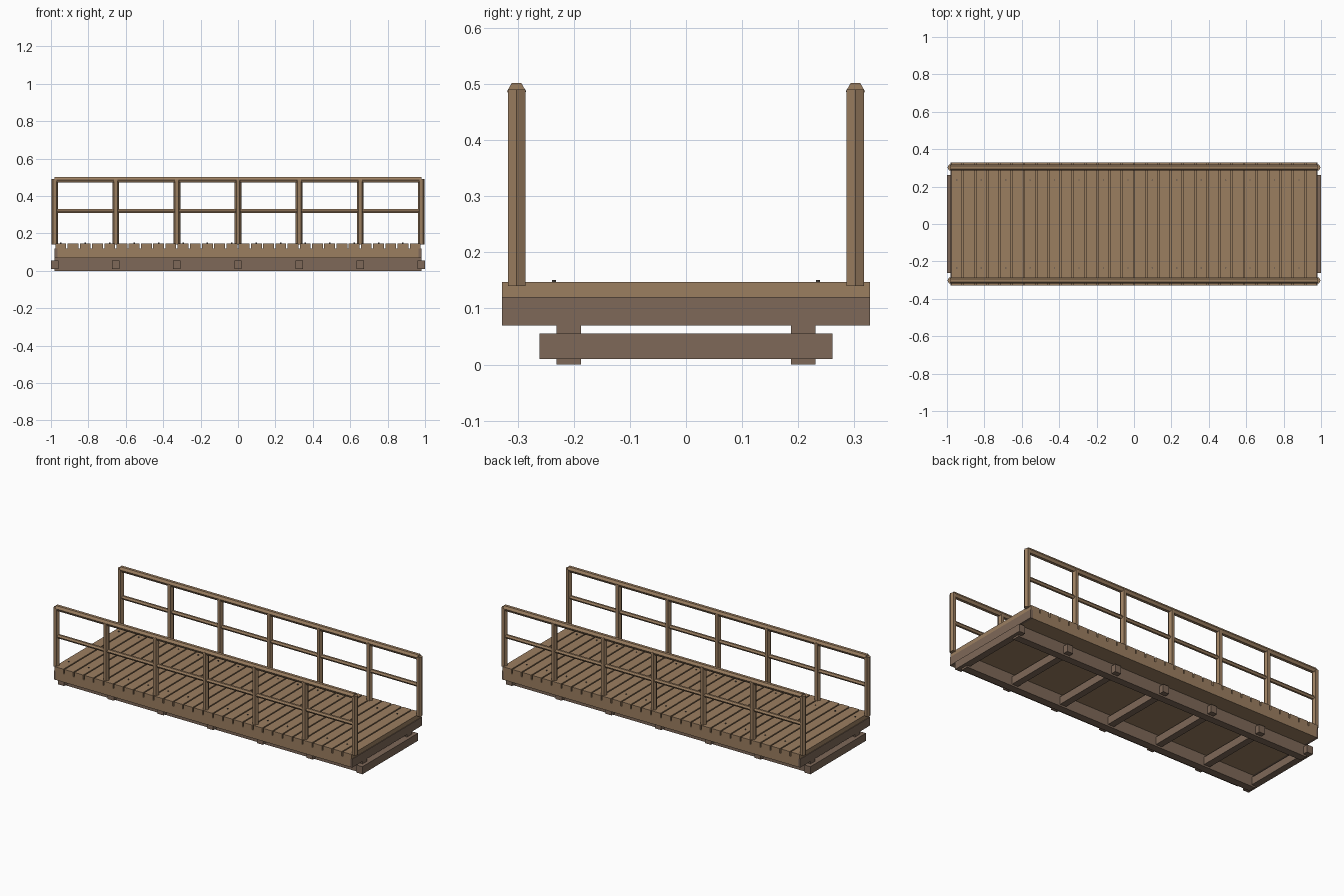
import bpy, bmesh, math
from mathutils import Matrix, Vector

if "Cube" in bpy.data.objects:
    bpy.data.objects.remove(bpy.data.objects["Cube"])


def material(name, rgb):
    m = bpy.data.materials.new(name)
    m.diffuse_color = (*rgb, 1)
    m.use_nodes = True
    m.node_tree.nodes["Principled BSDF"].inputs["Base Color"].default_value = m.diffuse_color
    return m


LIGHT = material("light_wood", (0.33, 0.21, 0.118))
DARK = material("dark_wood", (0.21, 0.14, 0.098))
NAIL = material("nail_metal", (0.09, 0.075, 0.065))


def finish(name, bm, mat):
    bmesh.ops.recalc_face_normals(bm, faces=bm.faces)
    me = bpy.data.meshes.new(name)
    bm.to_mesh(me)
    bm.free()
    me.materials.append(mat)
    ob = bpy.data.objects.new(name, me)
    bpy.context.collection.objects.link(ob)
    return ob


def box(name, x0, x1, y0, y1, z0, z1, mat):
    bm = bmesh.new()
    centre = Vector(((x0 + x1) / 2, (y0 + y1) / 2, (z0 + z1) / 2))
    bmesh.ops.create_cube(bm, size=1, matrix=Matrix.Translation(centre)
                          @ Matrix.Diagonal((x1 - x0, y1 - y0, z1 - z0, 1)))
    return finish(name, bm, mat)


def prism(name, start, end, radius, mat, turn=0.0, sides=6):
    # straight bar with a regular cross-section, along x or z
    bm = bmesh.new()
    a, b = Vector(start), Vector(end)
    along_x = abs(b.x - a.x) > abs(b.z - a.z)
    rings = []
    for p in (a, b):
        ring = []
        for i in range(sides):
            t = turn + i * math.tau / sides
            c, s = radius * math.cos(t), radius * math.sin(t)
            ring.append(bm.verts.new(p + Vector((0, c, s) if along_x else (c, s, 0))))
        rings.append(ring)
    for i in range(sides):
        j = (i + 1) % sides
        bm.faces.new((rings[0][i], rings[0][j], rings[1][j], rings[1][i]))
    bm.faces.new(rings[0])
    bm.faces.new(rings[1])
    return finish(name, bm, mat)


HALF = 0.98      # half length of the deck
WIDE = 0.328     # half width of the deck

# deck base with darker end boards
box("deck_base", -HALF + 0.015, HALF - 0.015, -WIDE, WIDE, 0.07, 0.12, LIGHT)
for s, side in ((-1, "left"), (1, "right")):
    xs = sorted((s * (HALF - 0.015), s * HALF))
    box(f"end_board_{side}", *xs, -WIDE, WIDE, 0.07, 0.12, DARK)

# planks, every second one nailed at both sides
COUNT = 30
STEP = 2 * HALF / COUNT
for i in range(COUNT):
    x = -HALF + STEP * (i + 0.5)
    box(f"plank_{i}", x - 0.029, x + 0.029, -WIDE, WIDE, 0.12, 0.147, LIGHT)
    if i % 2 == 0:
        for y in (-0.235, 0.235):
            prism(f"nail_{i}", (x, y, 0.14), (x, y, 0.151), 0.004, NAIL)

# stringers under the deck
for s in (-1, 1):
    ys = sorted((s * 0.187, s * 0.231))
    box("stringer", -HALF, HALF, *ys, 0.0, 0.07, DARK)

# cross beams and railing posts share the same spacing
for i in range(7):
    x = -HALF + i * HALF / 3
    box(f"cross_beam_{i}", x - 0.02, x + 0.02, -0.261, 0.261, 0.01, 0.055, DARK)
    for y in (-0.302, 0.302):
        prism(f"post_{i}", (x, y, 0.14), (x, y, 0.49), 0.018, LIGHT)

# hand rails and middle rails
for y in (-0.302, 0.302):
    prism("top_rail", (-HALF, y, 0.487), (HALF, y, 0.487), 0.017, LIGHT)
    prism("middle_rail", (-HALF, y, 0.32), (HALF, y, 0.32), 0.012, LIGHT)
